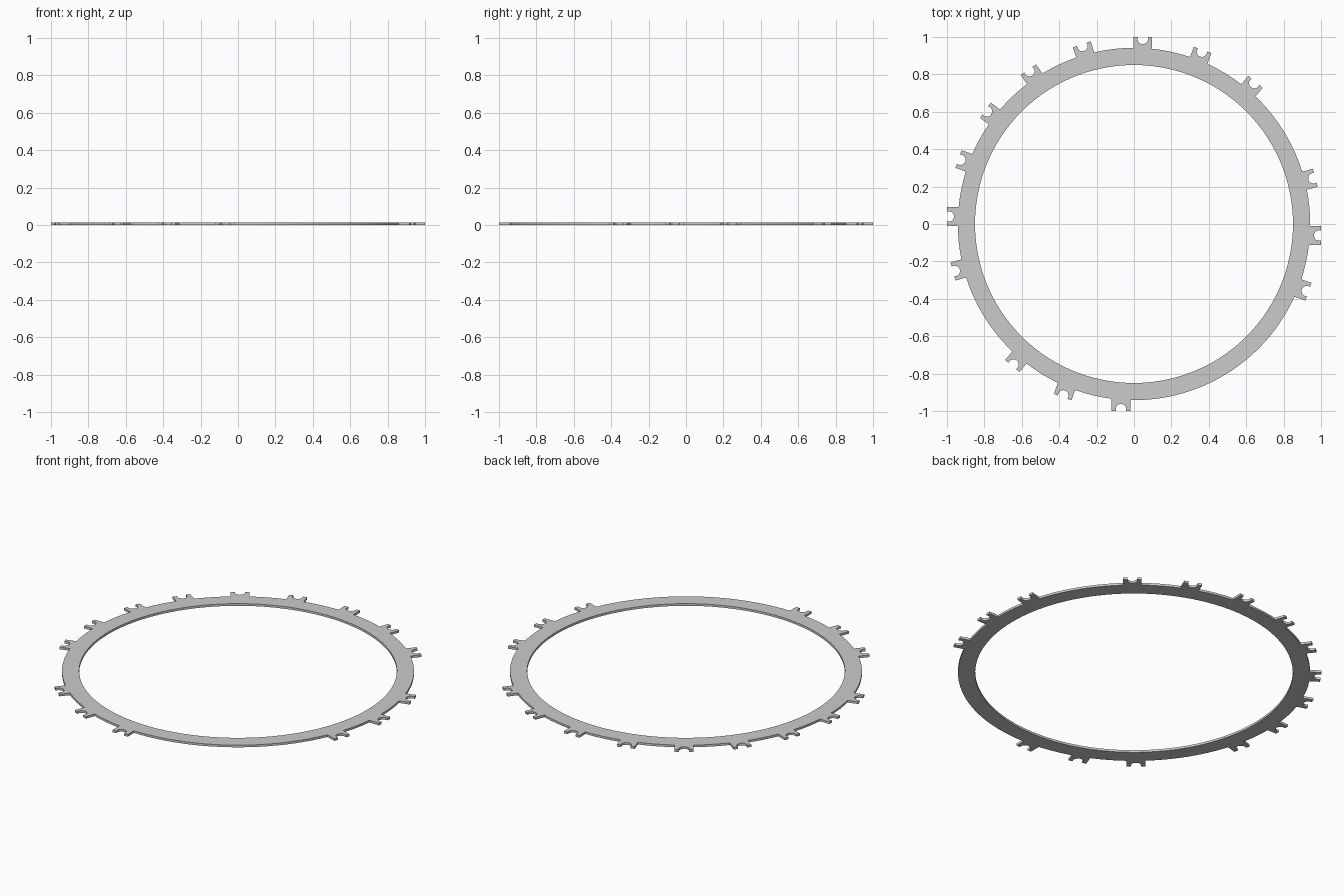
import bpy
from math import sin, cos, radians, sqrt, atan2, degrees, pi
from mathutils import Vector

if "Cube" in bpy.data.objects:
    bpy.data.objects.remove(bpy.data.objects["Cube"])

R_IN, R_OUT, R_TIP = 0.85, 0.942, 1.0
THICK = 0.013
HALF_W = 0.05          # half width of a tab
NOTCH_R = 0.028        # round notch in the tab tip
NOTCH_C = 0.99

# (angular position, facing direction) of each tab in degrees
TABS = [(14.3, 15), (49.5, 50.5), (68.5, 70), (87.3, 90), (106.2, 108),
        (124.4, 125), (142.6, 144.5), (159.7, 161), (177.7, 180),
        (194.7, 196), (229.4, 230), (247.6, 250.5), (266, 270),
        (338.8, 341), (356.5, 360)]


def tab_points(pos, facing):
    """Counter-clockwise outline of one notched tab, from rim to rim."""
    d = Vector((cos(radians(facing)), sin(radians(facing))))
    t = Vector((-d.y, d.x))
    off = R_TIP * sin(radians(pos - facing))      # sideways shift of the tab

    def pt(side, out):
        return t * (off + side) + d * out

    def rim(side):
        return pt(side, sqrt(R_OUT ** 2 - (off + side) ** 2))

    a0 = atan2(R_TIP - NOTCH_C, sqrt(NOTCH_R ** 2 - (R_TIP - NOTCH_C) ** 2))
    notch = []
    for i in range(13):
        a = pi - a0 + (pi + 2 * a0) * i / 12
        notch.append(pt(NOTCH_R * cos(a), NOTCH_C + NOTCH_R * sin(a)))
    return ([rim(-HALF_W), pt(-HALF_W, R_TIP)] + notch +
            [pt(HALF_W, R_TIP), rim(HALF_W)])


# outer outline: rim arcs between consecutive tabs
tabs = [tab_points(*t) for t in TABS]
outer = []
for i, tab in enumerate(tabs):
    outer += tab
    nxt = tabs[(i + 1) % len(tabs)]
    a = atan2(tab[-1].y, tab[-1].x)
    span = (atan2(nxt[0].y, nxt[0].x) - a) % (2 * pi)
    n = max(2, round(degrees(span) / 3))
    outer += [Vector((cos(a + span * k / n), sin(a + span * k / n))) * R_OUT
              for k in range(1, n)]

inner = [Vector((cos(2 * pi * k / 120), sin(2 * pi * k / 120))) * R_IN
         for k in range(120)]

# flat ring extruded from the two outlines
curve = bpy.data.curves.new("notched_ring", 'CURVE')
curve.dimensions = '2D'
curve.fill_mode = 'BOTH'
curve.extrude = THICK / 2
for outline in (outer, inner):
    sp = curve.splines.new('POLY')
    sp.points.add(len(outline) - 1)
    for p, v in zip(sp.points, outline):
        p.co = (v.x, v.y, 0, 1)
    sp.use_cyclic_u = True

ring = bpy.data.objects.new("notched_ring", curve)
ring.location.z = THICK / 2
bpy.context.collection.objects.link(ring)
bpy.context.view_layer.objects.active = ring
ring.select_set(True)
bpy.ops.object.convert(target='MESH')
bpy.ops.object.shade_flat()
